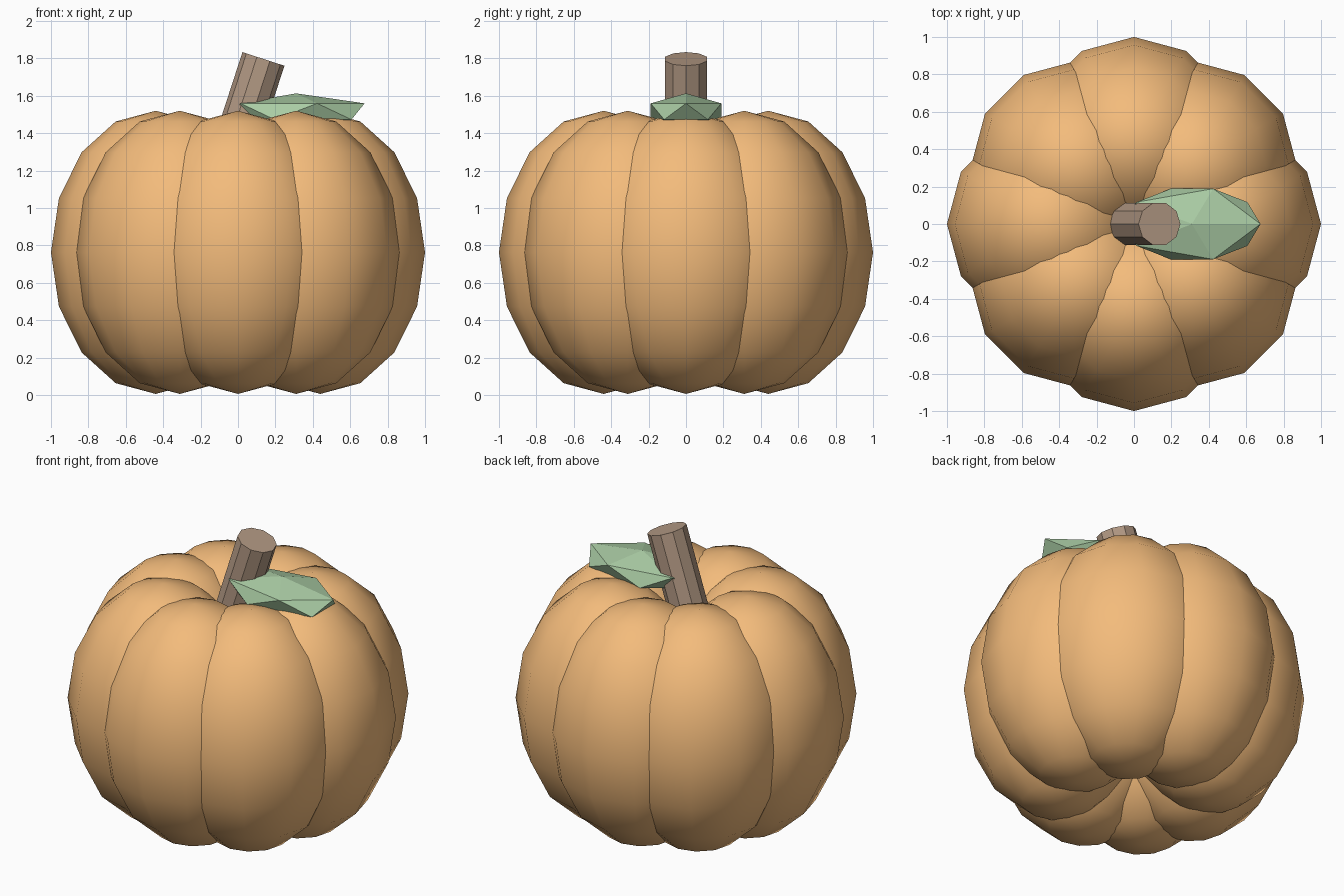
import bpy
from math import cos, sin, pi, radians

if "Cube" in bpy.data.objects:
    bpy.data.objects.remove(bpy.data.objects["Cube"])


def paint(obj, name, rgb):
    mat = bpy.data.materials.get(name) or bpy.data.materials.new(name)
    mat.diffuse_color = (*rgb, 1)
    mat.use_nodes = True
    mat.node_tree.nodes["Principled BSDF"].inputs["Base Color"].default_value = mat.diffuse_color
    obj.data.materials.append(mat)


# Eight overlapping lobes around the axis, all in the same orientation
for i in range(8):
    a = i * pi / 4
    bpy.ops.mesh.primitive_uv_sphere_add(
        segments=12, ring_count=8, radius=1,
        location=(0.44 * cos(a), 0.44 * sin(a), 0.763))
    lobe = bpy.context.object
    lobe.name = f"lobe_{i + 1}"
    lobe.scale = (0.56, 0.56, 0.757)
    bpy.ops.object.shade_smooth()
    paint(lobe, "orange_skin", (0.9, 0.5, 0.2))

# Ten-sided stem leaning to the right, its base sunk between the lobes
tilt, length = radians(18), 0.62
bpy.ops.mesh.primitive_cylinder_add(
    vertices=10, radius=0.118, depth=length,
    location=(0.136 - sin(tilt) * length / 2, 0, 1.797 - cos(tilt) * length / 2))
stem = bpy.context.object
stem.name = "stem"
for v in stem.data.vertices:  # quarter turn puts a corner on the x axis
    v.co.x, v.co.y = v.co.y, -v.co.x
stem.rotation_euler = (0, tilt, 0)
paint(stem, "brown_stem", (0.45, 0.32, 0.23))

# Faceted leaf: a flattened icosahedron
bpy.ops.mesh.primitive_ico_sphere_add(
    subdivisions=1, radius=1, location=(0.31, 0, 1.516))
leaf = bpy.context.object
leaf.name = "leaf"
leaf.scale = (0.41, 0.222, 0.097)
paint(leaf, "green_leaf", (0.4, 0.6, 0.37))
